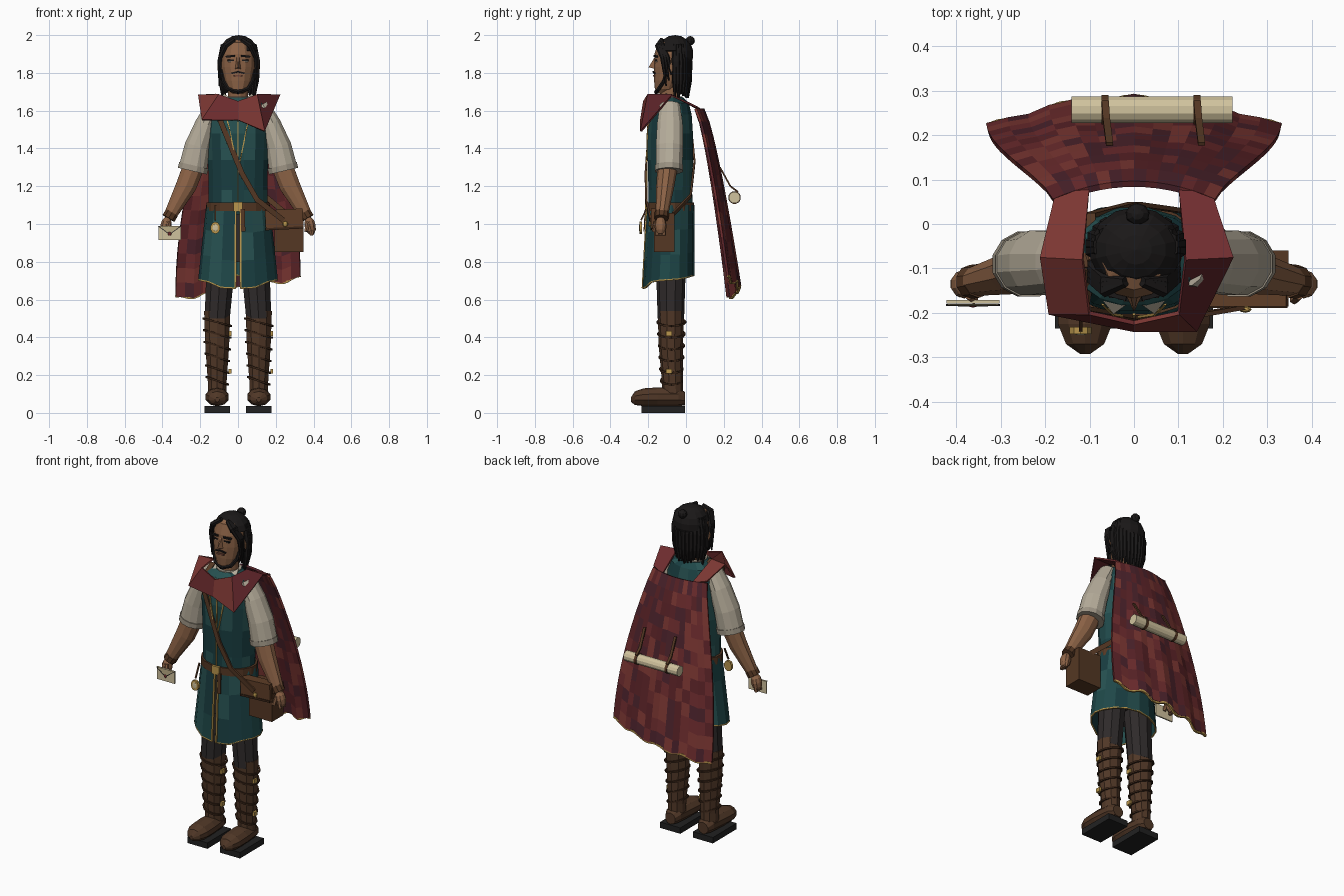
import bpy, bmesh, math, random
from mathutils import Vector, Matrix

if "Cube" in bpy.data.objects:
    bpy.data.objects.remove(bpy.data.objects["Cube"])

random.seed(4)
X, Y, Z = Vector((1, 0, 0)), Vector((0, 1, 0)), Vector((0, 0, 1))
MATS = {}


def mat(hexa):
    if hexa not in MATS:
        m = bpy.data.materials.new("colour_" + hexa)
        m.diffuse_color = [(int(hexa[i:i + 2], 16) / 255) ** 2.2 for i in (0, 2, 4)] + [1]
        m.use_nodes = True
        m.node_tree.nodes["Principled BSDF"].inputs["Base Color"].default_value = m.diffuse_color
        MATS[hexa] = m
    return MATS[hexa]


RED, TEAL = ["6e3032", "5c282c", "7c3a36", "4e2830"], ["24494a", "2b5252", "1f4043"]
SKIN, BROWN, DARK, GOLD = "8a6247", "553a28", "322e2e", "b8954e"
SHIRT, PAPER, HAIR, BOOT = "b3aa98", "cfc19c", "201e1e", "513a2b"


def mesh(name, verts, faces, cols, thick=0):
    me = bpy.data.meshes.new(name)
    me.from_pydata([tuple(v) for v in verts], [], faces)
    cols = [cols] if isinstance(cols, str) else cols
    for c in cols:
        me.materials.append(mat(c))
    for p in me.polygons:
        p.material_index = random.randrange(len(cols))
    bm = bmesh.new()
    bm.from_mesh(me)
    bmesh.ops.recalc_face_normals(bm, faces=bm.faces)
    bm.to_mesh(me)
    bm.free()
    ob = bpy.data.objects.new(name, me)
    bpy.context.collection.objects.link(ob)
    if thick:
        s = ob.modifiers.new("Solidify", "SOLIDIFY")
        s.thickness, s.offset = thick, 0
    return ob


def tube(name, pts, radii, n, cols, axis=None, ref=Y):
    """Loft of n-sided elliptical rings along a path; n=4 gives a flat strap."""
    pts = [Vector(p) for p in pts]
    if not isinstance(radii, list):
        radii = [radii] * len(pts)
    verts, k = [], len(pts)
    for i, p in enumerate(pts):
        t = axis or (pts[min(i + 1, k - 1)] - pts[max(i - 1, 0)]).normalized()
        u = ref.cross(t).normalized()
        v = t.cross(u)
        r = radii[i] if isinstance(radii[i], tuple) else (radii[i],) * 2
        q = 2 ** .5 if n == 4 else 1
        for j in range(n):
            a = math.tau * (j + .5) / n
            verts.append(p + u * r[0] * q * math.cos(a) + v * r[1] * q * math.sin(a))
    faces = [(i * n + j, i * n + (j + 1) % n, (i + 1) * n + (j + 1) % n, (i + 1) * n + j)
             for i in range(k - 1) for j in range(n)]
    faces += [tuple(range(n)), tuple(range((k - 1) * n, k * n))]
    return mesh(name, verts, faces, cols)


def grid(name, f, nu, nv, cols, thick):
    verts = [f(i / nu, j / nv) for j in range(nv + 1) for i in range(nu + 1)]
    w = nu + 1
    faces = [(j * w + i, j * w + i + 1, (j + 1) * w + i + 1, (j + 1) * w + i)
             for j in range(nv) for i in range(nu)]
    return mesh(name, verts, faces, cols, thick)


def solid(name, loc, size, col, ball=0, rot=(0, 0, 0)):
    bm = bmesh.new()
    if ball:
        bmesh.ops.create_uvsphere(bm, u_segments=ball, v_segments=ball * 2 // 3, radius=.5)
    else:
        bmesh.ops.create_cube(bm, size=1)
    bmesh.ops.scale(bm, vec=size, verts=bm.verts)
    me = bpy.data.meshes.new(name)
    bm.to_mesh(me)
    bm.free()
    me.materials.append(mat(col))
    ob = bpy.data.objects.new(name, me)
    ob.location, ob.rotation_euler = loc, rot
    bpy.context.collection.objects.link(ob)
    return ob


# Legs, boots, arms and hands
for s, side in ((-1, "right"), (1, "left")):
    x = .11 * s
    tube(side + "_trouser", [(x * .85, -.08, .88), (x * .85, -.08, .75), (x, -.08, .5)],
         [(.078, .08), (.078, .078), (.07, .07)], 10, DARK, Z)
    tube(side + "_boot_shaft", [(x, -.07, .07), (x, -.072, .16), (x, -.08, .35), (x, -.08, .54)],
         [(.052, .055), (.052, .055), (.066, .064), (.073, .07)], 10, BOOT, Z)
    tube(side + "_boot_foot", [(x, -.005, .075), (x, -.04, .085), (x, -.15, .085), (x, -.225, .083),
         (x, -.27, .078), (x, -.292, .07)],
         [(.035, .035), (.052, .05), (.064, .05), (.064, .047), (.045, .036), (.012, .012)], 10, BOOT, Y, Z)
    solid(side + "_boot_sole", (x, -.12, .018), (.135, .23, .036), "262626")
    for i in range(6):  # wrapped laces
        z = .17 + i * .062
        r = .056 + .02 * (z - .16) / .36
        ring = [(x + r * math.cos(a), -.077 + r * math.sin(a), z - .02 * math.cos(a))
                for a in [math.tau * k / 12 for k in range(13)]]
        tube(side + "_boot_lace", ring, .005, 4, "3d2a1e", ref=Z)
    for z in (.22, .42):
        solid(side + "_boot_buckle", (x + .068, -.09, z), (.014, .03, .025), GOLD)
    tube(side + "_sleeve", [(.12 * s, -.085, 1.63), (.172 * s, -.085, 1.53), (.215 * s, -.087, 1.41),
         (.24 * s, -.09, 1.29)], [(.045, .055), (.056, .07), (.07, .075), (.078, .072)], 12, SHIRT)
    tube(side + "_sleeve_cuff", [(.234 * s, -.09, 1.31), (.241 * s, -.09, 1.28)], (.082, .076), 12, "9d9484")
    tube(side + "_forearm", [(.225 * s, -.095, 1.33), (.275 * s, -.11, 1.2), (.365 * s, -.13, 1.035)],
         [(.06, .055), (.057, .048), (.034, .032)], 10, SKIN)
    tube(side + "_wristband", [(.35 * s, -.128, 1.06), (.368 * s, -.13, 1.03)], .038, 10, BROWN)
    solid(side + "_hand", (.382 * s, -.135, .99), (.062, .065, .1), SKIN, 10, (0, -.2 * s, 0))
    for k in range(3):
        tube(side + "_finger", [(.385 * s, -.115 - .018 * k, .985), (.392 * s, -.118 - .018 * k, .94)],
             .011, 6, SKIN)
    tube(side + "_thumb", [(.37 * s, -.16, 1.01), (.36 * s, -.17, .96)], .011, 6, SKIN)

# Tunic body and split skirt
tube("pelvis", [(0, -.08, .8), (0, -.08, 1.08)], (.15, .095), 12, DARK, Z)
tube("vest", [(0, -.083, z) for z in (1.05, 1.18, 1.34, 1.48, 1.58, 1.64, 1.67)],
     [(.158, .12), (.158, .118), (.162, .122), (.168, .122), (.165, .115), (.14, .1), (.08, .07)], 16, TEAL, Z)


def skirt(u, v):
    a = -math.pi / 2 + .07 + u * (math.tau - .14)
    c, sn = math.cos(a), math.sin(a)
    return Vector((c * (.165 + .042 * v), -.08 - .012 * v + sn * (.122 + .012 * v),
                   1.1 - v * (.395 - .025 * sn * abs(sn)) - (.02 * v if sn < -.8 else 0)))


grid("skirt", skirt, 16, 3, TEAL, .008)
tube("skirt_hem", [skirt(i / 16, 1) for i in range(17)], .004, 4, GOLD, ref=Z)
for u in (0, 1):
    tube("skirt_slit_trim", [skirt(u, v / 3) - Y * .004 for v in range(4)], .005, 4, GOLD)
tube("vest_seam", [(0, -.208, 1.12), (0, -.208, 1.34), (0, -.203, 1.56)], .003, 4, GOLD)
for s in (-1, 1):
    tube("vest_neck_trim", [(.01 * s, -.209, 1.33), (.045 * s, -.204, 1.5), (.07 * s, -.18, 1.6)], .003, 4, GOLD)
    mesh("shirt_collar", [(.01 * s, -.175, 1.64), (.075 * s, -.1, 1.69), (.085 * s, -.15, 1.63),
                          (.045 * s, -.2, 1.61)], [(0, 1, 2, 3)], SHIRT, .008)
tube("shirt_neckband", [(0, -.085, 1.63), (0, -.085, 1.675)], (.072, .07), 12, SHIRT, Z)
tube("belt", [(0, -.083, 1.07), (0, -.083, 1.115)], (.171, .128), 16, BROWN, Z)
solid("belt_buckle", (0, -.212, 1.092), (.05, .012, .05), GOLD)
tube("belt_tail", [(.025, -.215, 1.08), (.028, -.222, .96)], (.011, .003), 4, BROWN)

# Pendant on the belt
tube("pendant_cord", [(-.12, -.2, 1.1), (-.12, -.238, 1.02)], .004, 4, BROWN, ref=X)
tube("pendant", [(-.12, -.232, .98), (-.12, -.247, .98)], (.026, .032), 10, GOLD, ref=Z)
solid("pendant_face", (-.12, -.248, .98), (.03, .004, .038), PAPER, 8)

# Satchel and shoulder strap
solid("bag_body", (.27, -.115, .955), (.155, .11, .205), BROWN)
solid("bag_flap", (.245, -.155, 1.025), (.2, .06, .105), "5f402b", rot=(0, -.05, 0))
solid("bag_trim", (.245, -.186, .977), (.2, .006, .012), "3d2a1e", rot=(0, -.05, 0))
solid("bag_clasp", (.25, -.192, 1.0), (.03, .016, .03), GOLD, 8)
tube("strap_front", [(-.1, -.1, 1.675), (-.115, -.19, 1.6), (.02, -.214, 1.27), (.1, -.212, 1.13), (.24, -.188, 1.02)],
     (.014, .005), 4, BROWN)
tube("strap_back", [(.26, -.07, 1.05), (.14, .025, 1.15), (0, .045, 1.33), (-.1, .02, 1.58), (-.1, -.1, 1.675)],
     (.014, .005), 4, BROWN)

# Letter in the right hand
solid("letter", (-.362, -.175, .952), (.12, .008, .075), PAPER)
mesh("letter_flap", [(-.422, -.181, .989), (-.302, -.181, .989), (-.362, -.183, .945)], [(0, 1, 2)], "b5a680", .003)
for s in (-1, 1):
    tube("letter_crease", [(-.362 + .06 * s, -.182, .989), (-.362, -.184, .945)], .002, 4, DARK)
solid("letter_seal", (-.362, -.184, .948), (.02, .008, .02), "6e3032", 8)


# Patchwork cape
def cape(u, v):
    u = u * 2 - 1
    zb = .66 + .055 * u + .012 * math.cos(u * 13)
    return Vector((u * (.18 + .15 * math.sin(v * math.pi / 2)),
                   .09 + .19 * v ** .75 - (.04 + .025 * v) * u * u + .006 * v * math.cos(u * 13),
                   1.61 + (zb - 1.61) * v))


grid("cape", cape, 14, 13, RED, .014)
tube("cape_hem", [cape(i / 28, 1) for i in range(29)], .006, 4, GOLD, ref=Z)
outer = [(-.18, .055, 1.62), (-.21, -.075, 1.68), (-.19, -.2, 1.55), (0, -.238, 1.55),
         (.14, -.238, 1.49), (.222, -.075, 1.68), (.18, .055, 1.62)]
inner = [(-.1, .085, 1.6), (-.115, -.08, 1.685), (-.1, -.2, 1.685), (0, -.222, 1.65),
         (.1, -.2, 1.685), (.115, -.08, 1.685), (.1, .085, 1.6)]
grid("cape_collar", lambda u, v: (outer, inner)[round(v)][round(u * 6)], 6, 1, RED[:3], .01)

# Scroll strapped to the cape
tube("scroll", [(-.14, .257, 1.14), (.222, .257, 1.14)], .031, 12, PAPER)
for x in (-.065, .142):
    tube("scroll_band", [(x - .008, .257, 1.14), (x + .008, .257, 1.14)], .034, 12, BROWN)
    tube("scroll_strap", [(x + .01, .18, 1.3), (x + .003, .235, 1.2), (x, .275, 1.17)], (.008, .004), 4, BROWN, ref=Y)

# Head and face
tube("neck", [(0, -.085, 1.6), (0, -.085, 1.76)], (.055, .055), 12, SKIN, Z)
tube("head", [(0, -.112, 1.69), (0, -.105, 1.715), (0, -.092, 1.76), (0, -.08, 1.83), (0, -.075, 1.9),
              (0, -.07, 1.96), (0, -.07, 1.985)],
     [(.032, .04), (.058, .06), (.077, .077), (.09, .09), (.09, .092), (.073, .078), (.03, .03)], 14, SKIN, Z)
mesh("nose", [(-.007, -.165, 1.885), (.007, -.165, 1.885), (-.018, -.16, 1.82), (.018, -.16, 1.82), (0, -.198, 1.83)],
     [(0, 1, 4), (0, 4, 2), (1, 3, 4), (2, 4, 3), (0, 2, 3, 1)], SKIN)
for s in (-1, 1):
    solid("ear", (.095 * s, -.07, 1.83), (.03, .042, .07), SKIN, 8)
    solid("eye", (.038 * s, -.155, 1.862), (.036, .014, .012), "c8bca8", 8)
    solid("eyelid", (.038 * s, -.16, 1.867), (.036, .012, .006), HAIR)
    solid("eyebrow", (.04 * s, -.16, 1.888), (.048, .014, .01), HAIR, rot=(0, .12 * s, -.25 * -s))
    solid("moustache", (.017 * s, -.168, 1.802), (.036, .01, .008), HAIR, rot=(0, .25 * s, .2 * s))
    tube("jaw_beard", [(.086 * s, -.1, 1.82), (.077 * s, -.118, 1.755), (.052 * s, -.145, 1.715), (0, -.158, 1.698)],
         [.007, .01, .011, .012], 6, HAIR)
solid("mouth", (0, -.168, 1.785), (.045, .012, .01), "70463a")

# Hair cap, bun and hanging locks
cap = solid("hair_cap", (.004, -.058, 1.9), (.212, .195, .2), HAIR, 14)
bm = bmesh.new()
bm.from_mesh(cap.data)
for f in [f for f in bm.faces if f.calc_center_median().z < .02 and f.calc_center_median().y < .01]:
    bm.faces.remove(f)
bm.to_mesh(cap.data)
bm.free()
cap.modifiers.new("Solidify", "SOLIDIFY").thickness = .012
solid("hair_bun", (.008, .022, 1.97), (.055, .05, .05), HAIR, 9)
for row, n in ((0, 15), (1, 11)):
    for i in range(n):
        a = math.pi * (i / (n - 1) * 1.1 - .05)
        c, sn, j = math.cos(a), math.sin(a), random.uniform(-.02, .02)
        k = 1 - .14 * row
        tube("hair_lock", [(.004 + .085 * c * k, -.05 + .055 * sn * k, 1.95),
                           (.004 + .1 * c * k, -.05 + .068 * sn * k, 1.86),
                           (.004 + .096 * c * k, -.05 + .068 * sn * k, 1.76),
                           (.004 + .085 * c * k, -.05 + .06 * sn * k, 1.68 + j)],
             [.012, .016, .014, .005], 6, HAIR)
for s in (-1, 1):
    for k in range(3):
        tube("front_lock", [(.02 * s, -.13, 1.975), (.065 * s, -.15 + .012 * k, 1.945),
                            (.095 * s, -.125 + .014 * k, 1.88), (.1 * s, -.105 + .014 * k, 1.73 + .03 * k)],
             [.012, .015, .012, .004], 6, HAIR)
